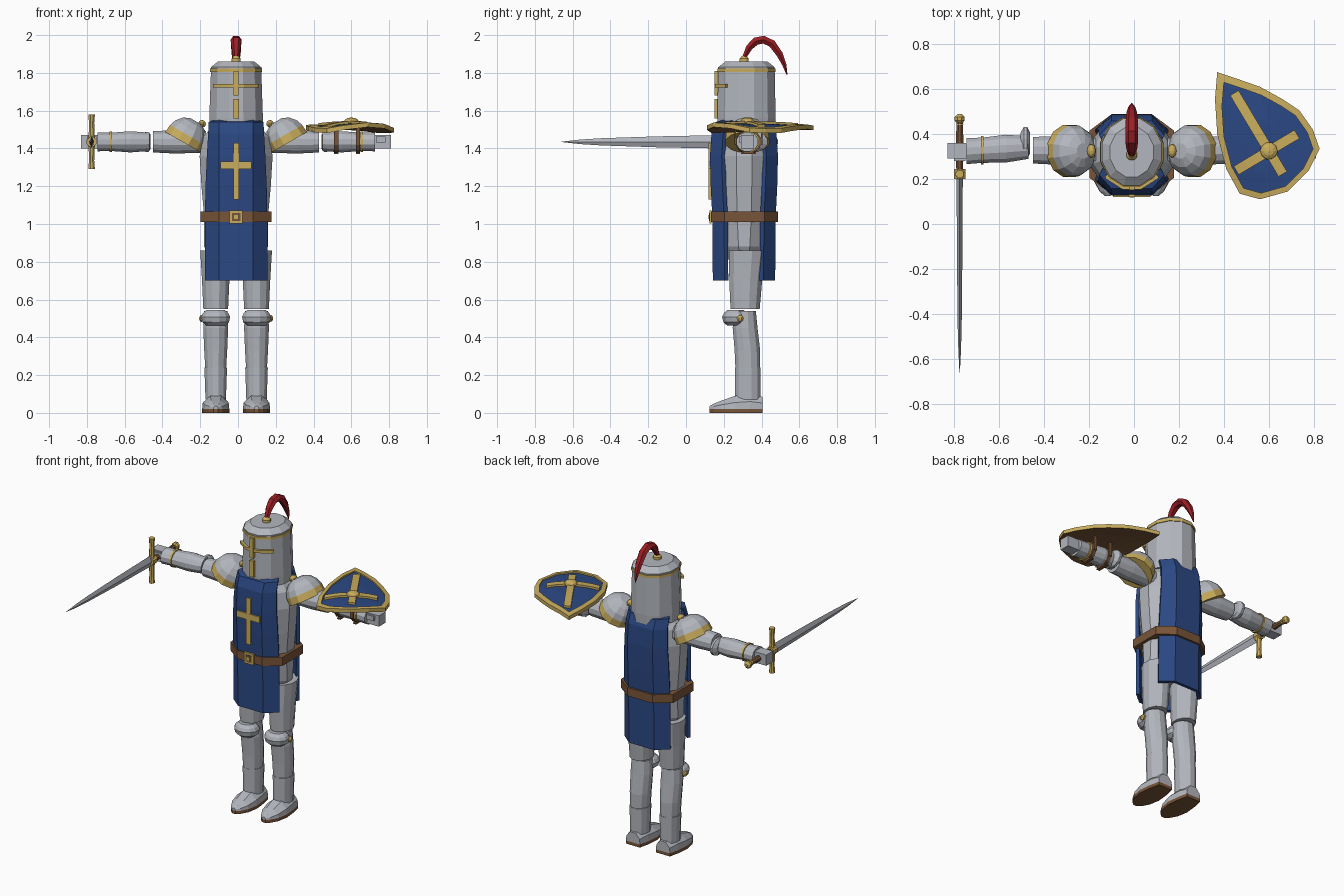
import bpy, bmesh, math
from mathutils import Vector as V

if "Cube" in bpy.data.objects:
    bpy.data.objects.remove(bpy.data.objects["Cube"])

CX, CY = -0.01, 0.32          # body axis
ARM_Z = 1.435


def material(name, rgb):
    m = bpy.data.materials.new(name)
    m.use_nodes = True
    m.diffuse_color = (*rgb, 1)
    m.node_tree.nodes["Principled BSDF"].inputs["Base Color"].default_value = (*rgb, 1)
    return m


STEEL = material("steel", (0.45, 0.47, 0.51))
BLUE = material("blue cloth", (0.024, 0.065, 0.23))
GOLD = material("gold", (0.59, 0.42, 0.11))
BROWN = material("brown leather", (0.19, 0.09, 0.04))
RED = material("red plume", (0.33, 0.013, 0.018))


def loft(name, rings, *mats):
    """Skin closed rings of points; one material per segment, last one repeats."""
    bm = bmesh.new()
    rows = [[bm.verts.new(p) for p in r] for r in rings]
    used = list(dict.fromkeys(mats))
    n = len(rows[0])
    slot = lambda i: used.index(mats[min(i, len(mats) - 1)])
    for i, (a, b) in enumerate(zip(rows, rows[1:])):
        for j in range(n):
            k = (j + 1) % n
            bm.faces.new((a[j], a[k], b[k], b[j])).material_index = slot(i)
    bm.faces.new(rows[0][::-1]).material_index = slot(0)
    bm.faces.new(rows[-1]).material_index = slot(len(rows))
    bmesh.ops.recalc_face_normals(bm, faces=bm.faces)
    me = bpy.data.meshes.new(name)
    bm.to_mesh(me)
    bm.free()
    for m in used:
        me.materials.append(m)
    ob = bpy.data.objects.new(name, me)
    bpy.context.collection.objects.link(ob)
    return ob


def tube(name, origin, axis, stations, *mats, sides=12):
    """Stations are (distance, radius u, radius v, shift u); u is y unless the axis is y."""
    d = V(axis).normalized()
    u = V((1, 0, 0)) if abs(d.y) > 0.9 else V((0, 1, 0))
    v = d.cross(u)
    rings = []
    for t, ru, rv, *du in stations:
        c = V(origin) + d * t + u * (du[0] if du else 0)
        angles = [math.tau * (i + 0.5) / sides for i in range(sides)]
        rings.append([c + u * ru * math.cos(a) + v * rv * math.sin(a) for a in angles])
    return loft(name, rings, *mats)


def box(name, centre, size, mat):
    c, h = V(centre), V(size) / 2
    ring = [(-1, -1), (1, -1), (1, 1), (-1, 1)]
    return loft(name, [[c + V((x * h.x, y * h.y, s * h.z)) for x, y in ring] for s in (-1, 1)], mat)


def ball(name, centre, rx, ry, rz, mat, sides=10):
    arcs = [math.pi * (i + 0.15) / 6.3 for i in range(7)]
    return tube(name, centre, (0, 0, 1),
                [(-rz * math.cos(a), ry * math.sin(a), rx * math.sin(a)) for a in arcs], mat, sides=sides)


# Torso armour
tube("torso", (CX, 0.308, 0), (0, 0, 1),
     [(0.8, 0.08, 0.13), (0.88, 0.115, 0.175), (1.04, 0.145, 0.175), (1.2, 0.155, 0.19),
      (1.36, 0.158, 0.2), (1.46, 0.145, 0.18), (1.52, 0.11, 0.13)], STEEL)

# Tabard panels, front and back: rows are height, half width, distance from the middle
for label, s in (("front", -1), ("back", 1)):
    rows = [(0.7, 0.165, 0.165), (1.04, 0.165, 0.168), (1.2, 0.162, 0.176), (1.36, 0.155, 0.18),
            (1.48, 0.148, 0.172), (1.54, 0.145, 0.15), (1.55, 0.12, 0.11)]
    rings = []
    for z, w, d in rows:
        outer = [(-w, d - 0.062), (-0.09, d), (0.09, d), (w, d - 0.062)]
        inner = [(x * 0.93, y - 0.02) for x, y in reversed(outer)]
        rings.append([V((CX + x, 0.307 + s * y, z)) for x, y in outer + inner])
    loft("tabard_" + label, rings, BLUE)

# Belt and buckle
plan = [(-.188, -.105), (-.09, -.178), (.09, -.178), (.188, -.105),
        (.188, .105), (.09, .178), (-.09, .178), (-.188, .105)]
loft("belt", [[V((CX + x, 0.31 + y, z)) for x, y in plan] for z in (1.01, 1.065)], BROWN)
for part, w, y, m in (("frame", 0.07, 0.13, GOLD), ("inset", 0.044, 0.127, BROWN), ("stud", 0.022, 0.124, GOLD)):
    box("buckle_" + part, (CX, y, 1.037), (w, 0.012, w), m)

# Chest cross
box("chest_cross_upright", (CX, 0.128, 1.28), (0.03, 0.016, 0.3), GOLD)
box("chest_cross_bar", (CX, 0.127, 1.31), (0.165, 0.016, 0.04), GOLD)

# Helmet with gold band and visor trim
tube("helmet", (CX, CY, 0), (0, 0, 1),
     [(1.5, 0.157, 0.147), (1.56, 0.16, 0.147), (1.81, 0.155, 0.138), (1.83, 0.155, 0.138), (1.86, 0.115, 0.1)], STEEL)
tube("helmet_band", (CX, CY, 0), (0, 0, 1), [(1.805, 0.16, 0.143), (1.822, 0.16, 0.143)], GOLD)


def visor_ring(deg):
    a = math.radians(deg)
    return [V((CX + (0.14 + k) * math.sin(a), CY - (0.154 + k) * math.cos(a), z))
            for k, z in ((0, 1.722), (0.018, 1.722), (0.018, 1.74), (0, 1.74))]


loft("visor_bar", [visor_ring(d) for d in (-50, -45, -15, 15, 45, 50)], GOLD)
box("visor_upright", (CX, 0.161, 1.745), (0.026, 0.02, 0.13), GOLD)
box("visor_lower", (CX, 0.161, 1.61), (0.03, 0.02, 0.105), GOLD)

# Plume on a gold holder
tube("plume_holder", (CX, 0.308, 1.855), (0, 0, 1), [(0, 0.025, 0.025), (0.02, 0.025, 0.025), (0.035, 0.012, 0.012)], GOLD)
path = [V((CX, y, z)) for y, z in
        ((.307, 1.88), (.335, 1.935), (.37, 1.968), (.41, 1.976), (.455, 1.955), (.495, 1.9), (.52, 1.845), (.535, 1.79))]
thick = [0.012, 0.02, 0.024, 0.024, 0.023, 0.02, 0.013, 0.003]
rings = []
for i, p in enumerate(path):
    t = (path[min(i + 1, len(path) - 1)] - path[max(i - 1, 0)]).normalized()
    n = t.cross(V((1, 0, 0)))
    rings.append([p + V((1, 0, 0)) * thick[i] * 1.2 * math.cos(a) + n * thick[i] * math.sin(a)
                  for a in [math.tau * k / 6 for k in range(6)]])
loft("plume", rings, RED)

for side, s in (("right", -1), ("left", 1)):
    X = lambda d: CX + s * d
    lx = X(0.108)

    # Leg armour
    tube(side + "_thigh", (lx, 0, 0), (0, 0, 1),
         [(0.55, 0.08, 0.068, 0.313), (0.7, 0.09, 0.075, 0.316), (0.86, 0.1, 0.085, 0.325)], STEEL)
    tube(side + "_shin", (lx, 0, 0), (0, 0, 1),
         [(0.2, 0.067, 0.055, 0.328), (0.33, 0.07, 0.063, 0.325), (0.45, 0.068, 0.068, 0.313),
          (0.54, 0.062, 0.064, 0.31)], STEEL)
    tube(side + "_ankle", (lx, 0, 0), (0, 0, 1), [(0.07, 0.07, 0.056, 0.328), (0.24, 0.07, 0.062, 0.328)], STEEL)
    tube(side + "_knee", (lx, 0.262, 0.5), (0, 0, 1),
         [(-0.038, 0.045, 0.05), (-0.02, 0.066, 0.073), (0.008, 0.073, 0.079), (0.028, 0.064, 0.07),
          (0.045, 0.045, 0.05)], STEEL)
    ball(side + "_knee_bolt", (X(0.183), 0.287, 0.5), 0.014, 0.018, 0.018, GOLD, 8)

    # Armoured shoe over a leather sole
    foot = [(.405, .05, .085), (.34, .064, .1), (.26, .072, .09), (.19, .06, .066), (.145, .035, .048), (.125, .012, .036)]
    loft(side + "_shoe", [[V((lx + a * w, y, 0.02 + b * (h - 0.02))) for a, b in
         ((-1, 0), (-.95, .5), (-.4, 1), (.4, 1), (.95, .5), (1, 0))] for y, w, h in foot], STEEL)
    loft(side + "_sole", [[V((lx + a * w, y, z)) for a, z in ((-1, 0), (-1, .02), (1, .02), (1, 0))]
                          for y, w, h in foot], BROWN)

    # Shoulder dome with gold rim
    axis = V((s * 0.5, 0, -0.87))
    tube(side + "_pauldron", (X(0.215), 0.325, 1.545), axis,
         [(0, 0.035, 0.035), (0.018, 0.075, 0.07), (0.05, 0.103, 0.098), (0.085, 0.116, 0.11), (0.13, 0.12, 0.114)],
         STEEL, STEEL, STEEL, GOLD)
    ball(side + "_shoulder_stud", (X(0.18), 0.325, 1.53), 0.02, 0.03, 0.02, GOLD)

    # Arm armour
    out = (s, 0, 0)
    base = (CX, 0, ARM_Z)
    tube(side + "_upper_arm", base, out, [(0.16, 0.06, 0.06, 0.325), (0.33, 0.066, 0.064, 0.327), (0.44, 0.061, 0.058, 0.328)], STEEL)
    tube(side + "_forearm", base, out, [(0.458, 0.052, 0.05, 0.34), (0.56, 0.064, 0.058, 0.335), (0.665, 0.058, 0.05, 0.328),
                                        (0.735, 0.06, 0.052, 0.324)], STEEL)
    tube(side + "_elbow", base, out, [(0.453, 0.05, 0.04, 0.36), (0.465, 0.074, 0.055, 0.36), (0.48, 0.074, 0.055, 0.36),
                                      (0.495, 0.045, 0.04, 0.36)], STEEL)
    tube(side + "_wrist_band", base, out, [(0.658, 0.065, 0.057, 0.328), (0.671, 0.065, 0.057, 0.328)], GOLD)
    box(side + "_fist", (X(0.775), 0.326, ARM_Z), (0.09, 0.07, 0.07), STEEL)
    box(side + "_thumb", (X(0.765), 0.29, ARM_Z + 0.012), (0.05, 0.02, 0.03), STEEL)

# Sword held forward
SX = -0.775
loft("sword_blade", [[V((SX + a, y, ARM_Z + b)) for a, b in ((-t, 0), (0, h), (t, 0), (0, -h))]
                     for y, h, t in ((.22, .036, .014), (-.15, .029, .012), (-.45, .019, .009),
                                     (-.56, .012, .006), (-.66, .001, .001))], STEEL)
tube("sword_guard", (SX, 0.222, ARM_Z), (0, 0, 1),
     [(z, w, w) for z, w in ((-.145, .019), (-.1, .015), (-.03, .017), (0, .026), (.03, .017), (.1, .015), (.145, .019))],
     GOLD, sides=8)
tube("sword_collar", (SX, 0.235, ARM_Z), (0, 1, 0), [(-.035, .028, .028), (.01, .028, .028)], GOLD, sides=8)
tube("sword_grip", (SX, 0, ARM_Z), (0, 1, 0), [(.23, .016, .016), (.35, .019, .019), (.45, .015, .015)], BROWN, sides=8)
tube("sword_pommel", (SX, 0.44, ARM_Z), (0, 1, 0),
     [(0, .018, .018), (.008, .014, .014), (.02, .024, .024), (.036, .024, .024), (.048, .01, .01)], GOLD, sides=8)

# Shield carried flat above the left forearm
SC = V((0.6, 0.325, 0))
ALONG = V((0.513, -0.859, 0))
ACROSS = V((0.859, 0.513, 0))


def on_shield(p, lift=0):
    d = p - SC
    return V((p.x, p.y, 1.533 + lift - 0.8 * d.dot(ACROSS) ** 2 - 0.12 * d.dot(ALONG) ** 2))


outline = [V((x, y, 0)) for x, y in
           ((.37, .675), (.46, .645), (.56, .61), (.66, .555), (.735, .505), (.795, .42), (.825, .335), (.775, .235),
            (.685, .145), (.56, .11), (.47, .135), (.41, .245), (.37, .40), (.36, .555))]
layers = [(0.02, -.015), (0.5, -.015), (1, -.015), (1, .009), (0.87, .009), (0.87, 0), (0.45, 0), (0.02, 0)]
loft("shield", [[on_shield(SC + (p - SC) * k, h) for p in outline] for k, h in layers],
     BROWN, BROWN, GOLD, GOLD, GOLD, BLUE)


def shield_bar(name, d, side, lo, hi):
    rings = []
    for i in range(7):
        c = SC + d * (lo + (hi - lo) * i / 6)
        rings.append([on_shield(c + side * a, h) for a, h in ((-.022, -.004), (-.022, .012), (.022, .012), (.022, -.004))])
    loft(name, rings, GOLD)


shield_bar("shield_cross_long", ALONG, ACROSS, -0.3, 0.12)
shield_bar("shield_cross_short", ACROSS, ALONG, -0.17, 0.145)
ball("shield_boss", (SC.x, SC.y, 1.54), 0.04, 0.04, 0.024, GOLD)

# Straps joining the shield to the forearm
for x in (0.52, 0.635):
    for y in (0.262, 0.4):
        box("shield_strap_side", (x, y, 1.465), (0.022, 0.008, 0.09), BROWN)
    box("shield_strap_under", (x, 0.331, 1.374), (0.022, 0.08, 0.008), BROWN)
    tube("shield_strap_loop", (x - 0.011, 0.331, ARM_Z), (1, 0, 0), [(0, .07, .062), (.022, .07, .062)], BROWN)
